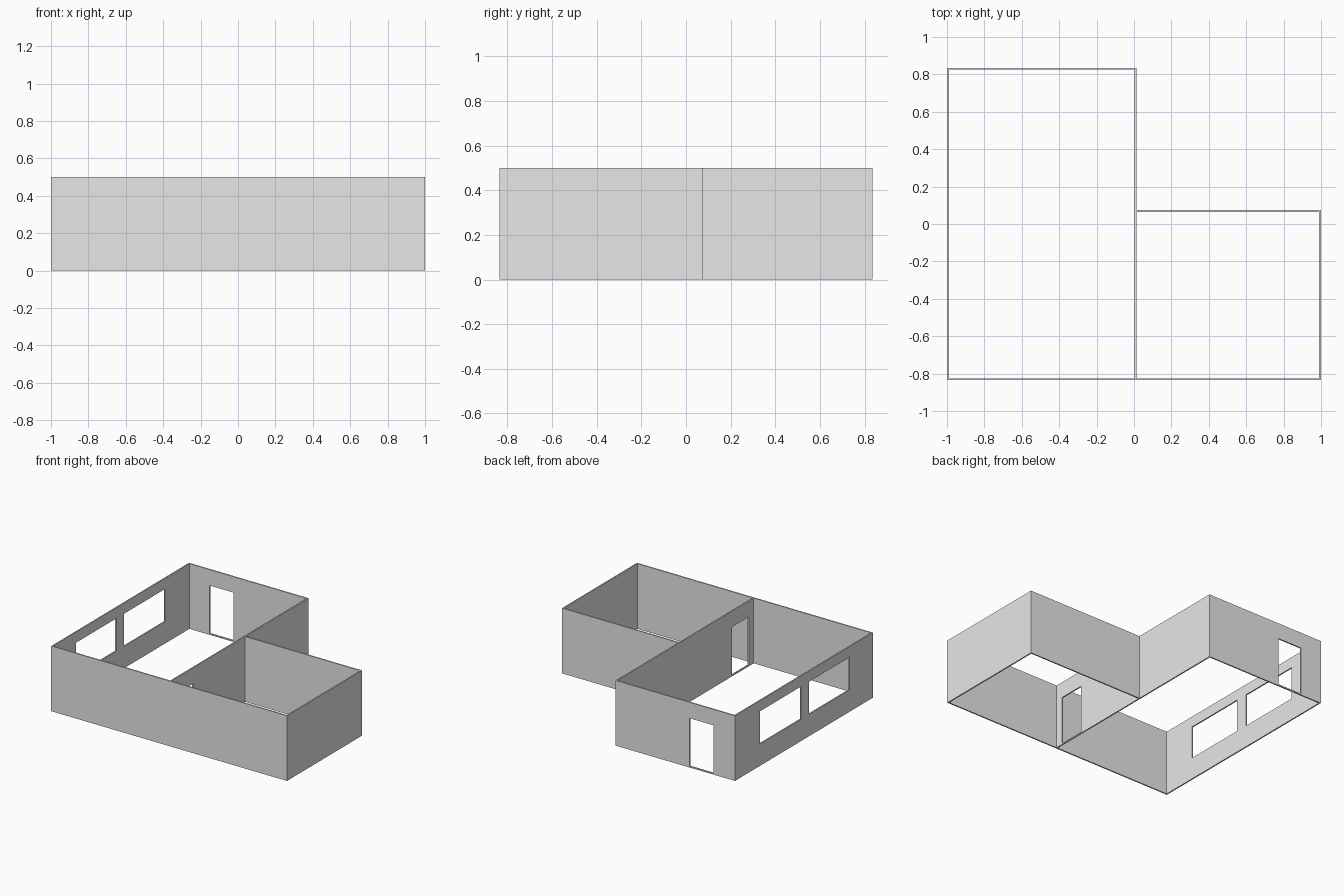
import bpy, bmesh
from mathutils import Vector

cube = bpy.data.objects.get("Cube")
if cube:
    bpy.data.objects.remove(cube, do_unlink=True)

HEIGHT, THICK = 0.5, 0.01
HALF = THICK / 2
X, Y = 1.0, 0.835      # outer half sizes
MID_X = 0.008          # centre line of the dividing wall
WING_Y = 0.07          # centre line of the small room's back wall

plaster = bpy.data.materials.new("plaster_grey")
plaster.use_nodes = True
grey = (0.8, 0.8, 0.8, 1)
plaster.diffuse_color = grey
plaster.node_tree.nodes["Principled BSDF"].inputs["Base Color"].default_value = grey


def wall(name, start, end, openings=()):
    """Wall along a centre line; openings are (from, to, bottom, top) along it."""
    start, end = Vector((*start, 0)), Vector((*end, 0))
    length = (end - start).length
    along = (end - start).normalized()
    us = sorted({0, length, *[u for o in openings for u in o[:2]]})
    zs = sorted({0, HEIGHT, *[z for o in openings for z in o[2:]]})
    bm = bmesh.new()
    grid = [[bm.verts.new(start + along * u + Vector((0, 0, z))) for z in zs] for u in us]
    for i in range(len(us) - 1):
        for j in range(len(zs) - 1):
            u, z = (us[i] + us[i + 1]) / 2, (zs[j] + zs[j + 1]) / 2
            if not any(a < u < b and c < z < d for a, b, c, d in openings):
                bm.faces.new((grid[i][j], grid[i + 1][j], grid[i + 1][j + 1], grid[i][j + 1]))
    # Merge the flat cells where no opening needs them
    bmesh.ops.dissolve_limit(bm, angle_limit=0.01, verts=bm.verts, edges=bm.edges)
    mesh = bpy.data.meshes.new(name)
    bm.to_mesh(mesh)
    bm.free()
    mesh.materials.append(plaster)
    obj = bpy.data.objects.new(name, mesh)
    bpy.context.collection.objects.link(obj)
    solid = obj.modifiers.new("thickness", "SOLIDIFY")
    solid.thickness = THICK
    solid.offset = 0


front, back = -Y + HALF, Y - HALF
inner_front, inner_back = -Y + THICK, Y - THICK

# Doorways have a low threshold; the windows share one height
door = (THICK, 0.378)
window = (0.168, 0.418)

# Outer walls
wall("front_wall", (-X, front), (X, front))
wall("back_wall", (-X, back), (MID_X + HALF, back), [(0.18, 0.385, *door)])
wall("window_wall", (-X + HALF, inner_back), (-X + HALF, inner_front),
     [(0.295, 0.79, *window), (0.885, 1.375, *window)])

# Wall between the rooms
wall("dividing_wall", (MID_X, inner_front), (MID_X, inner_back), [(0.06, 0.265, *door)])

# Small side room
wall("wing_back_wall", (MID_X + HALF, WING_Y), (X, WING_Y))
wall("wing_side_wall", (X - HALF, inner_front), (X - HALF, WING_Y - HALF))
